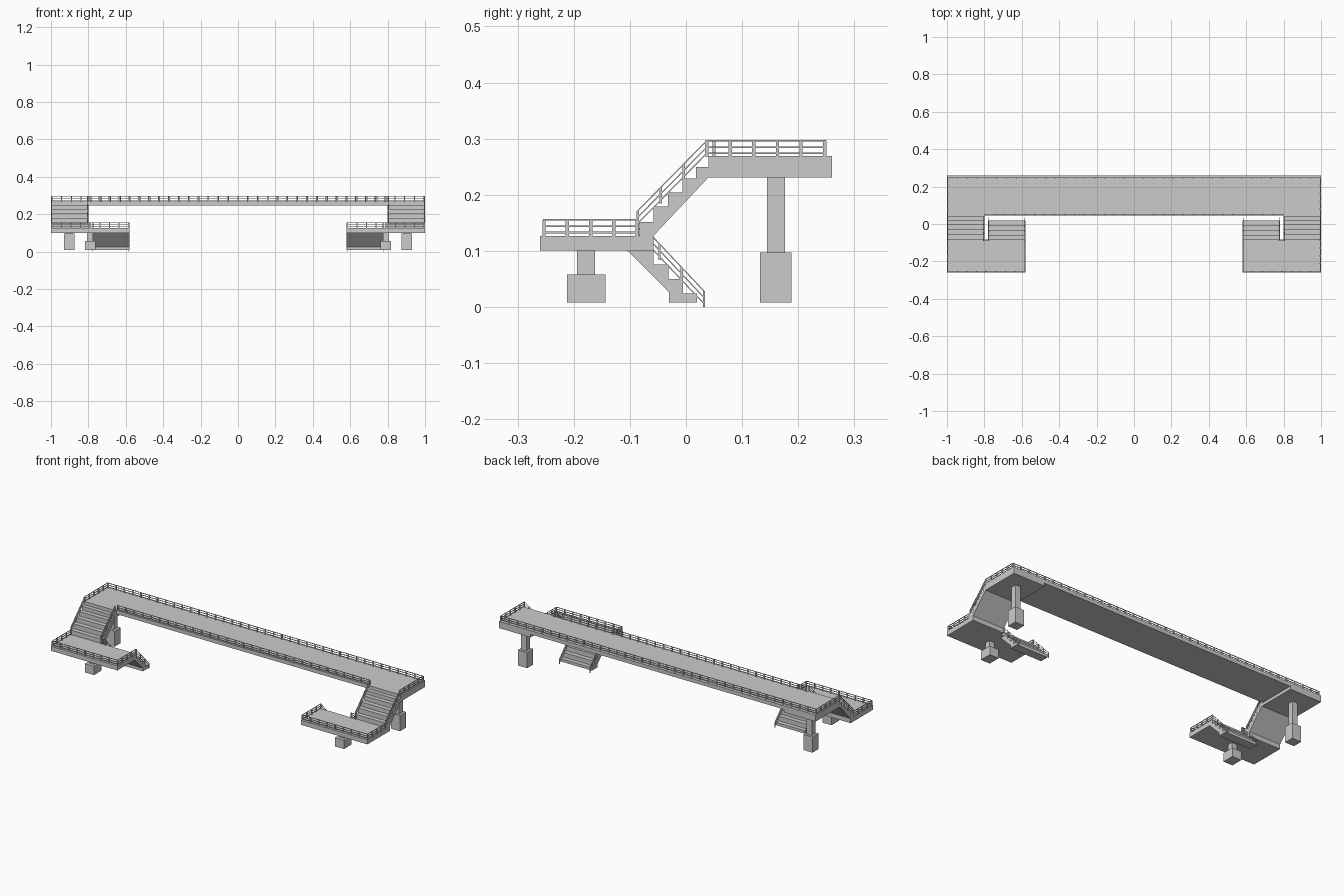
import bpy, bmesh
from mathutils import Vector

if "Cube" in bpy.data.objects:
    bpy.data.objects.remove(bpy.data.objects["Cube"])


def finish(name, bm, mirror):
    bmesh.ops.recalc_face_normals(bm, faces=bm.faces)
    me = bpy.data.meshes.new(name)
    bm.to_mesh(me)
    bm.free()
    ob = bpy.data.objects.new(name, me)
    bpy.context.collection.objects.link(ob)
    if mirror:
        ob.modifiers.new("Mirror", 'MIRROR').use_mirror_merge = False
    return ob


def extrude(bm, pts, vec):
    """Close a polygon of 3D points into a prism along vec."""
    a = [bm.verts.new(p) for p in pts]
    b = [bm.verts.new(Vector(p) + Vector(vec)) for p in pts]
    bm.faces.new(a)
    bm.faces.new(b)
    for i in range(len(a)):
        j = (i + 1) % len(a)
        bm.faces.new((a[i], a[j], b[j], b[i]))


def add_box(bm, x0, x1, y0, y1, z0, z1):
    extrude(bm, [(x0, y0, z0), (x1, y0, z0), (x1, y1, z0), (x0, y1, z0)], (0, 0, z1 - z0))


def box(name, *dims, mirror=True):
    bm = bmesh.new()
    add_box(bm, *dims)
    finish(name, bm, mirror)


def flight(name, x0, x1, profile):
    bm = bmesh.new()
    extrude(bm, [(x0, y, z) for y, z in profile], (x1 - x0, 0, 0))
    finish(name, bm, True)


def railing(name, p0, p1, spans, mirror=True, h=0.03, r=0.0015, w=0.003):
    """Three parallel bars with evenly spaced upright posts."""
    bm = bmesh.new()
    p0, p1 = Vector(p0), Vector(p1)
    d = p1 - p0
    side = Vector((-d.y, d.x, 0)).normalized() * r
    up = Vector((0, 0, r))
    for dz in (0.006, 0.017, h - r):
        c = p0 + Vector((0, 0, dz))
        extrude(bm, [c - side - up, c + side - up, c + side + up, c - side + up], d)
    for i in range(spans + 1):
        c = p0 + d * (i / spans)
        add_box(bm, c.x - w, c.x + w, c.y - w, c.y + w, c.z, c.z + h - r)
    finish(name, bm, mirror)


# Bridge deck: thin span and thicker end platforms
box("bridge_span", -0.80, 0.80, 0.045, 0.26, 0.248, 0.269, mirror=False)
box("end_platform", -1.0, -0.80, 0.04, 0.26, 0.231, 0.269)

# Mid-height landings
box("landing", -1.0, -0.58, -0.26, -0.083, 0.101, 0.127)

# Upper flight from landing to deck
steps = [(-0.083, 0.101), (-0.083, 0.152)]
for y, z in ((-0.058, 0.179), (-0.032, 0.204), (-0.006, 0.229), (0.018, 0.25)):
    steps += [(y, steps[-1][1]), (y, z)]
steps += [(0.04, 0.25), (0.04, 0.231), (-0.058, 0.127), (-0.058, 0.101)]
flight("upper_stairs", -1.0, -0.80, steps)

# Lower flight from landing to ground
steps = [(-0.105, 0.101)]
for y, z in ((-0.058, 0.076), (-0.031, 0.05), (-0.005, 0.024), (0.02, 0.008)):
    steps += [(y, steps[-1][1]), (y, z)]
steps += [(-0.03, 0.008), (-0.03, 0.026)]
flight("lower_stairs", -0.78, -0.58, steps)

# Piers: square column on a wider block
for label, x, y, half, top, mid in (("deck", -0.902, 0.16, 0.028, 0.231, 0.097),
                                    ("landing", -0.79, -0.178, 0.0345, 0.101, 0.058)):
    box(label + "_column", x - 0.016, x + 0.016, y - 0.016, y + 0.016, mid, top)
    box(label + "_footing", x - 0.029, x + 0.029, y - half, y + half, 0.008, mid)

# Deck railings
D, L = 0.268, 0.127
railing("deck_back_railing", (-0.996, 0.247, D), (0.996, 0.247, D), 38, mirror=False)
railing("deck_front_railing", (-0.796, 0.05, D), (0.796, 0.05, D), 30, mirror=False)
railing("deck_end_railing", (-0.996, 0.037, D), (-0.996, 0.247, D), 5)

# Landing railings
railing("landing_front_railing", (-0.996, -0.253, L), (-0.584, -0.253, L), 8)
for label, x in (("outer", -0.996), ("inner", -0.584)):
    railing("landing_" + label + "_railing", (x, -0.253, L), (x, -0.087, L), 4)
railing("landing_gap_railing", (-0.804, -0.087, L), (-0.776, -0.087, L), 1)

# Stair railings on both sides of each flight
for label, x in (("outer", -0.996), ("inner", -0.804)):
    railing("upper_stair_" + label + "_railing", (x, -0.086, 0.143), (x, 0.037, D), 3, w=0.002)
for label, x in (("outer", -0.776), ("inner", -0.584)):
    railing("lower_stair_" + label + "_railing", (x, -0.087, 0.126), (x, 0.032, 0.0), 3, w=0.002)
